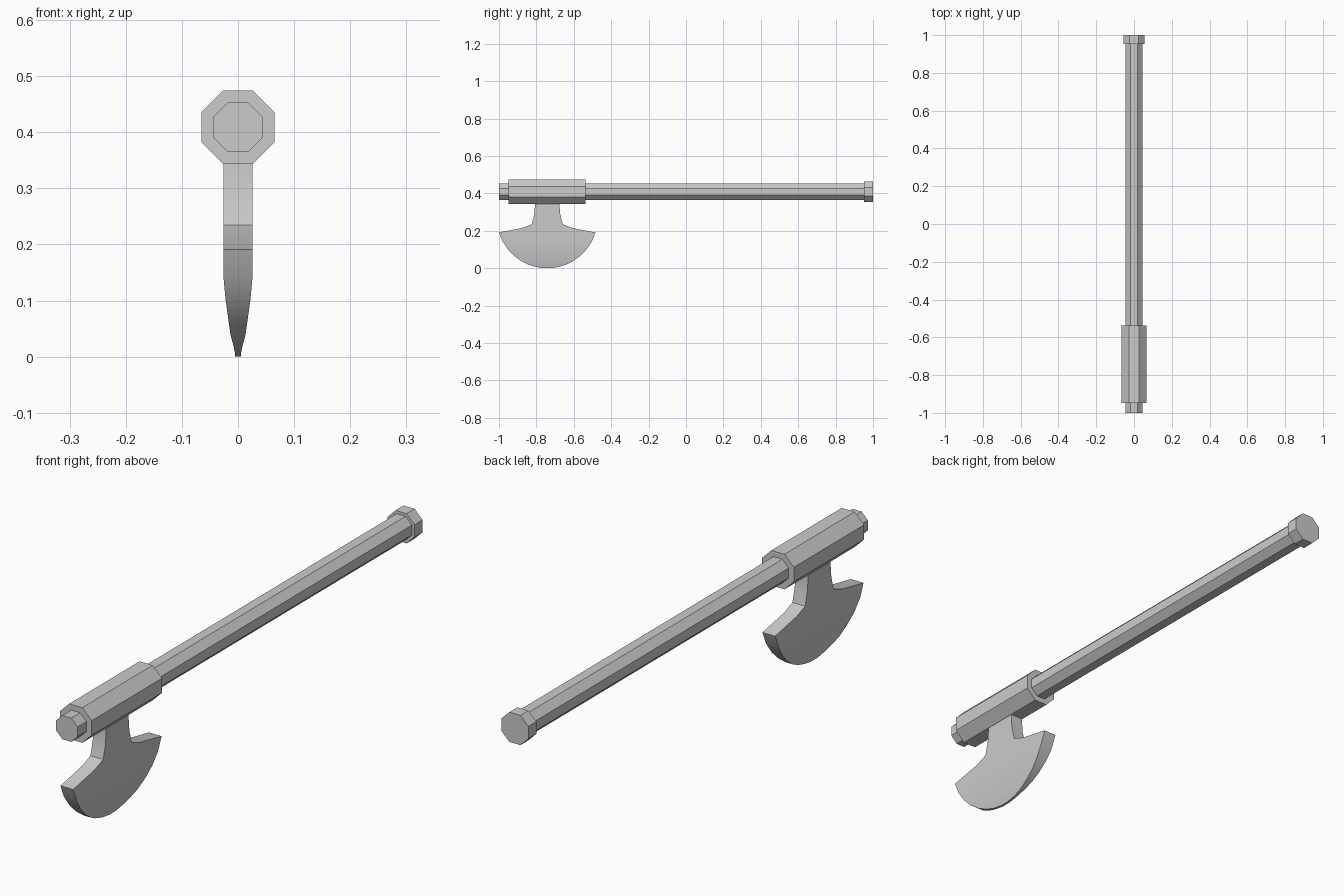
import bpy, bmesh, math

cube = bpy.data.objects.get("Cube")
if cube:
    bpy.data.objects.remove(cube, do_unlink=True)

steel = bpy.data.materials.new("plain_grey")
steel.use_nodes = True
grey = (0.6, 0.6, 0.6, 1)
steel.diffuse_color = grey
steel.node_tree.nodes["Principled BSDF"].inputs["Base Color"].default_value = grey

AXIS_Z = 0.409
BLADE_Y = -0.742


def octagon_bar(name, y0, y1, apothem):
    """Eight-sided bar along y with a flat side facing up."""
    bpy.ops.mesh.primitive_cylinder_add(
        vertices=8, radius=apothem / math.cos(math.pi / 8), depth=y1 - y0)
    ob = bpy.context.object
    ob.name = name
    ob.rotation_euler = (math.pi / 2, math.pi / 8, 0)
    ob.location = (0, (y0 + y1) / 2, AXIS_Z)
    ob.data.materials.append(steel)
    return ob


# Handle, head sleeve and end cap
octagon_bar("handle", -1, 0.99, 0.044)
octagon_bar("head_sleeve", -0.948, -0.537, 0.065)
octagon_bar("end_cap", 0.953, 1, 0.055)


def thickness(z):
    """Half thickness of the blade, thinning towards the cutting edge."""
    table = [(0, 0.005), (0.014, 0.006), (0.03, 0.012), (0.1, 0.022), (0.14, 0.026), (0.4, 0.026)]
    for (z0, t0), (z1, t1) in zip(table, table[1:]):
        if z <= z1:
            return t0 + (t1 - t0) * (z - z0) / (z1 - z0)
    return 0.026


# Blade: rows of (half width, height) down the neck, then round the cutting edge
rows = [(0.066, 0.36), (0.066, 0.33), (0.07, 0.285), (0.083, 0.235), (0.132, 0.216)]
R = 0.27
for deg in (73, 62, 51, 41, 31, 22, 13):
    a = math.radians(deg)
    rows.append((R * math.sin(a), R - R * math.cos(a)))
rows.append((0.02, 0))

bm = bmesh.new()
rings = []
for w, z in rows:
    t = thickness(z)
    rings.append([bm.verts.new((sx * t, BLADE_Y + sy * w, z))
                  for sx, sy in ((-1, -1), (1, -1), (1, 1), (-1, 1))])
for upper, lower in zip(rings, rings[1:]):
    for i in range(4):
        j = (i + 1) % 4
        bm.faces.new((upper[i], upper[j], lower[j], lower[i]))
bm.faces.new(rings[0])
bm.faces.new(rings[-1])
bmesh.ops.recalc_face_normals(bm, faces=bm.faces)
mesh = bpy.data.meshes.new("axe_blade")
bm.to_mesh(mesh)
bm.free()
mesh.materials.append(steel)
blade = bpy.data.objects.new("axe_blade", mesh)
bpy.context.collection.objects.link(blade)

# Smooth rounded edge, crisp corners
bpy.ops.object.select_all(action='DESELECT')
blade.select_set(True)
bpy.context.view_layer.objects.active = blade
bpy.ops.object.shade_smooth_by_angle(angle=math.radians(30))
